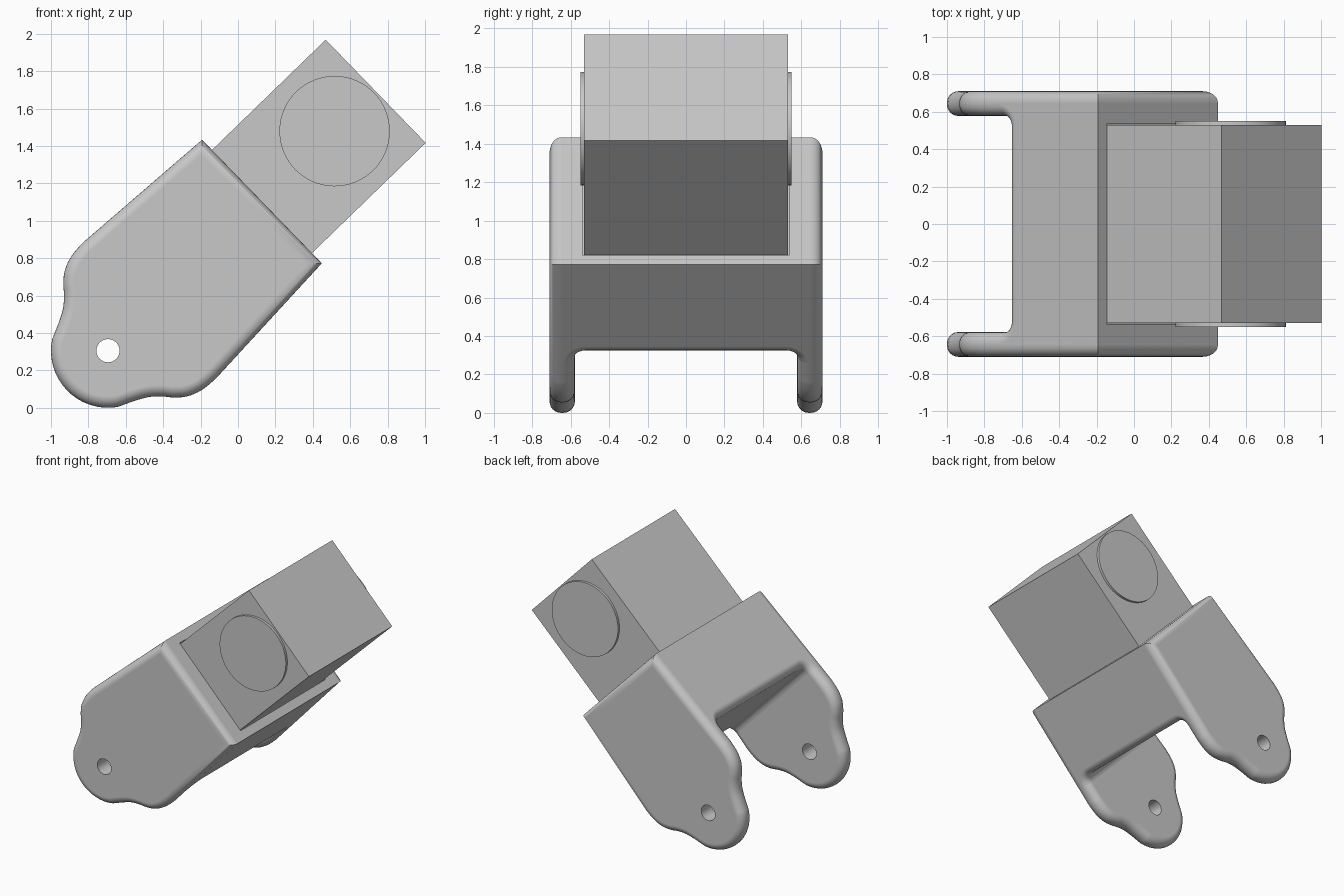
import bpy, bmesh, math
from mathutils import Vector

cube = bpy.data.objects.get("Cube")
if cube:
    bpy.data.objects.remove(cube, do_unlink=True)

grey = bpy.data.materials.new("plain_grey")
grey.use_nodes = True
colour = (0.58, 0.58, 0.58, 1)
grey.diffuse_color = colour
grey.node_tree.nodes["Principled BSDF"].inputs["Base Color"].default_value = colour

# Tilted frame: u runs along the arm from the pin hole, v across it
PIN_X, PIN_Z = -0.695, 0.305
TILT = math.radians(44.1)
FRONT, SHOULDER, ROUND = 1.146, 0.315, 0.06


def place(u, y, v):
    c, s = math.cos(TILT), math.sin(TILT)
    return Vector((PIN_X + u * c - v * s, y, PIN_Z + u * s + v * c))


def half_width(u):
    return 0.508 - 0.048 * (u - SHOULDER) / (FRONT - SHOULDER)


def loft(name, bottom, top, rounded=()):
    """Solid between two matching loops of (u, y, v); rounds the listed rim segments."""
    bm = bmesh.new()
    a = [bm.verts.new(place(*p)) for p in bottom]
    b = [bm.verts.new(place(*p)) for p in top]
    bm.faces.new(a)
    bm.faces.new(b[::-1])
    n = len(a)
    for i in range(n):
        j = (i + 1) % n
        bm.faces.new((a[i], b[i], b[j], a[j]))
    bmesh.ops.recalc_face_normals(bm, faces=bm.faces)
    rims = [bm.edges.get((loop[i], loop[(i + 1) % n])) for loop in (a, b) for i in rounded]
    if rims:
        bmesh.ops.bevel(bm, geom=rims, offset=ROUND, offset_type='OFFSET', segments=6,
                        profile=0.5, affect='EDGES', clamp_overlap=False)
        bmesh.ops.recalc_face_normals(bm, faces=bm.faces)
    mesh = bpy.data.meshes.new(name)
    bm.to_mesh(mesh)
    bm.free()
    mesh.materials.append(grey)
    obj = bpy.data.objects.new(name, mesh)
    bpy.context.collection.objects.link(obj)
    return obj


def slab(name, outline, y0, y1, rounded=()):
    return loft(name, [(u, y0, v) for u, v in outline], [(u, y1, v) for u, v in outline], rounded)


def circle(u, r, n):
    return [(u + r * math.cos(2 * math.pi * i / n), r * math.sin(2 * math.pi * i / n))
            for i in range(n)]


def box(u0, u1, v):
    return [(u0, -v), (u1, -v), (u1, v), (u0, v)]


def select(obj):
    bpy.ops.object.select_all(action='DESELECT')
    obj.select_set(True)
    bpy.context.view_layer.objects.active = obj


def cut(obj, cutter):
    mod = obj.modifiers.new("cut", 'BOOLEAN')
    mod.object, mod.operation, mod.solver = cutter, 'DIFFERENCE', 'EXACT'
    select(obj)
    bpy.ops.object.modifier_apply(modifier=mod.name)
    bpy.data.objects.remove(cutter, do_unlink=True)


def smooth(obj):
    select(obj)
    bpy.ops.object.shade_smooth_by_angle(angle=math.radians(35))
    obj.modifiers.new("even_shading", 'WEIGHTED_NORMAL').keep_sharp = True


def curve_through(points, steps=4):
    """Catmull-Rom curve, leaving out the two end handles."""
    pts = [Vector(p) for p in points]
    out = []
    for p0, p1, p2, p3 in zip(pts, pts[1:], pts[2:], pts[3:]):
        for k in range(steps):
            t = k / steps
            out.append(0.5 * (2 * p1 + (p2 - p0) * t + (2 * p0 - 5 * p1 + 4 * p2 - p3) * t * t
                              + (3 * p1 - p0 - 3 * p2 + p3) * t ** 3))
    return [tuple(p) for p in out] + [tuple(pts[-2])]


# Side plate outline: round nose, wavy neck, straight tapering edge
nose = [(0.305 * math.cos(a), 0.305 * math.sin(a))
        for a in (math.radians(180 - 55 * i / 8) for i in range(9))]
neck = curve_through([nose[-2], nose[-1], (-0.092, 0.288), (-0.018, 0.328), (0.037, 0.376),
                      (0.08, 0.426), (0.138, 0.472), (0.216, 0.5),
                      (SHOULDER, half_width(SHOULDER)), (0.42, half_width(0.42))])
half = nose + neck[1:] + [(FRONT, half_width(FRONT))]
plate = half + [(u, -v) for u, v in half[:0:-1]]

for name, side in (("left_side_plate", 1), ("right_side_plate", -1)):
    y0, y1 = sorted((side * 0.578, side * 0.71))
    obj = slab(name, plate, y0, y1, range(len(plate)))
    cut(obj, slab("hole_cutter", circle(0, 0.062, 32), y0 - 0.1, y1 + 0.1))
    smooth(obj)

# Bridge between the plates: filleted inner corners, rounded back rim, shallow socket
BACK, INNER, EDGE, FILLET = 0.506, 0.578, 0.645, 0.06
fillet = [(BACK - FILLET + FILLET * math.sin(a), INNER - FILLET + FILLET * math.cos(a))
          for a in (math.pi / 2 * i / 6 for i in range(7))]
side = [(FRONT, EDGE), (BACK - FILLET, EDGE)] + fillet
outline = side + [(u, -y) for u, y in side[::-1]]
bridge = loft("bridge", [(u, y, -half_width(u)) for u, y in outline],
              [(u, y, half_width(u)) for u, y in outline], range(2, len(outline) - 3))
cut(bridge, slab("socket_cutter", box(0.9, 1.4, 0.39), -0.538, 0.538))
smooth(bridge)

# Block seated in the socket, with a thin round cap on each side
slab("block", box(0.88, 1.993, 0.384), -0.53, 0.53)
for name, side in (("left_round_cap", 1), ("right_round_cap", -1)):
    y0, y1 = sorted((side * 0.5, side * 0.55))
    smooth(slab(name, circle(1.687, 0.295, 64), y0, y1))
